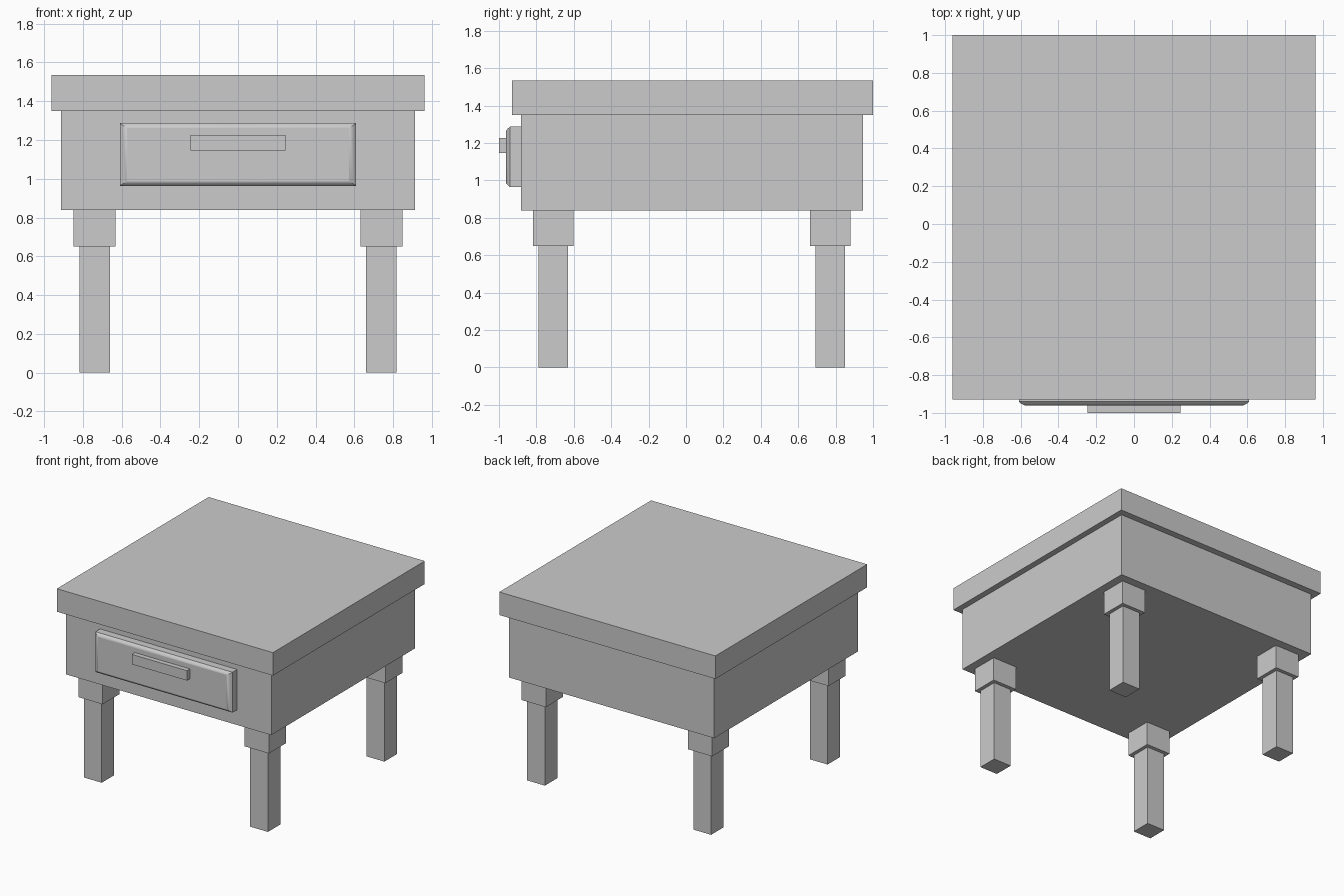
import bpy, bmesh, math

if "Cube" in bpy.data.objects:
    bpy.data.objects.remove(bpy.data.objects["Cube"])


def box(name, x, y, z):
    """Axis-aligned box from (min, max) pairs."""
    bpy.ops.mesh.primitive_cube_add(size=1)
    ob = bpy.context.object
    ob.name = name
    ob.location = [(a + b) / 2 for a, b in (x, y, z)]
    ob.scale = [b - a for a, b in (x, y, z)]
    bpy.ops.object.transform_apply(location=True, rotation=False, scale=True)
    return ob


# Table top and drawer case
box("table_top", (-0.962, 0.962), (-0.93, 1.0), (1.35, 1.535))
box("drawer_case", (-0.914, 0.914), (-0.882, 0.947), (0.84, 1.35))

# Four stepped legs: wide collar above a slimmer post
for row, cy in (("front", -0.71), ("back", 0.771)):
    for side, cx in (("left", -0.74), ("right", 0.74)):
        for part, r, z in (("collar", 0.108, (0.65, 0.84)), ("leg", 0.079, (0, 0.65))):
            box(f"{row}_{side}_{part}", (cx - r, cx + r), (cy - r, cy + r), z)

# Drawer front: rectangular rings stepping in towards the face
rings = [(0, 0, -0.882), (0, 0, -0.941), (0.014, 0.010, -0.952),
         (0.035, 0.022, -0.962), (0.039, 0.026, -0.962)]  # inset x, inset z, y
bm = bmesh.new()
loops = []
for ix, iz, y in rings:
    hx, hz = 0.61 - ix, 0.162 - iz
    loops.append([bm.verts.new((sx * hx, y, 1.125 + sz * hz))
                  for sx, sz in ((-1, -1), (1, -1), (1, 1), (-1, 1))])
for a, b in zip(loops, loops[1:]):
    for i in range(4):
        j = (i + 1) % 4
        bm.faces.new((a[i], a[j], b[j], b[i]))
bm.faces.new(loops[0][::-1])
bm.faces.new(loops[-1])
bmesh.ops.recalc_face_normals(bm, faces=bm.faces[:])
mesh = bpy.data.meshes.new("drawer_front")
bm.to_mesh(mesh)
bm.free()
drawer = bpy.data.objects.new("drawer_front", mesh)
bpy.context.collection.objects.link(drawer)
bpy.ops.object.select_all(action='DESELECT')
drawer.select_set(True)
bpy.context.view_layer.objects.active = drawer
bpy.ops.object.shade_smooth_by_angle(angle=math.radians(41))

# Handle bar
box("drawer_handle", (-0.245, 0.245), (-1.0, -0.962), (1.145, 1.225))
